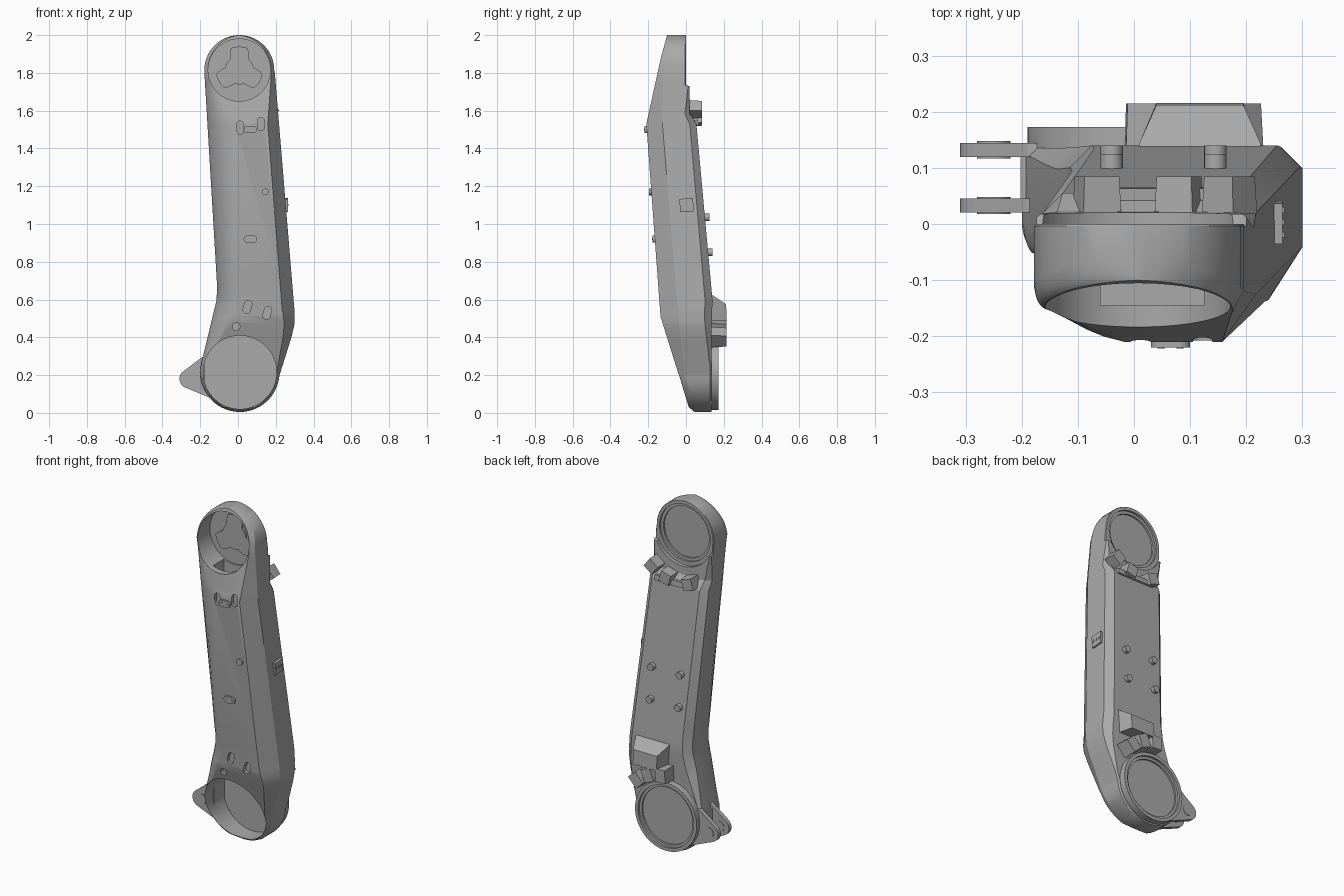
import bpy, bmesh, math
from mathutils import Matrix, Vector

cube = bpy.data.objects.get("Cube")
if cube:
    bpy.data.objects.remove(cube)

grey = bpy.data.materials.new("plain grey")
grey.use_nodes = True
COLOUR = (0.4, 0.4, 0.4, 1)
grey.diffuse_color = COLOUR
grey.node_tree.nodes["Principled BSDF"].inputs["Base Color"].default_value = COLOUR

TOP, TOP_R = (0.007, 1.815), 0.185
LOW, LOW_R = (0.01, 0.215), 0.21


def finish(name, bm):
    bmesh.ops.recalc_face_normals(bm, faces=bm.faces)
    me = bpy.data.meshes.new(name)
    bm.to_mesh(me)
    bm.free()
    ob = bpy.data.objects.new(name, me)
    bpy.context.collection.objects.link(ob)
    me.materials.append(grey)
    return ob


def smooth(ob, angle=30):
    bpy.ops.object.select_all(action='DESELECT')
    ob.select_set(True)
    bpy.context.view_layer.objects.active = ob
    bpy.ops.object.shade_smooth_by_angle(angle=math.radians(angle))


def disc(name, c, r, y0, y1, n=64):
    """Cylinder along y."""
    bm = bmesh.new()
    m = Matrix.Translation((c[0], (y0 + y1) / 2, c[1])) @ Matrix.Rotation(math.pi / 2, 4, 'X')
    bmesh.ops.create_cone(bm, cap_ends=True, segments=n, radius1=r, radius2=r, depth=abs(y1 - y0), matrix=m)
    ob = finish(name, bm)
    smooth(ob)
    return ob


def prism(name, outline, y0, y1):
    """Outline in x, z extruded along y."""
    bm = bmesh.new()
    f = bm.faces.new([bm.verts.new((x, y0, z)) for x, z in outline])
    new = bmesh.ops.extrude_face_region(bm, geom=[f])["geom"]
    bmesh.ops.translate(bm, vec=(0, y1 - y0, 0), verts=[v for v in new if isinstance(v, bmesh.types.BMVert)])
    return finish(name, bm)


def box(name, loc, size, tilt=0, lean=0, taper=1):
    """Box tilted about y, leaning about its own x, narrower at its back."""
    bm = bmesh.new()
    bmesh.ops.create_cube(bm, size=1)
    m = Matrix.Translation(loc) @ Matrix.Rotation(tilt, 4, 'Y') @ Matrix.Rotation(lean, 4, 'X')
    for v in bm.verts:
        k = taper if v.co.y > 0 else 1
        v.co = m @ Vector((v.co.x * size[0] * k, v.co.y * size[1], v.co.z * size[2] * k))
    return finish(name, bm)


def pill(cx, cz, length, r, angle):
    """Rounded slot outline."""
    pts = []
    for i in range(16):
        a = 2 * math.pi * (i + 0.5) / 16
        u = r * math.cos(a) + math.copysign(length / 2 - r, math.cos(a))
        w = r * math.sin(a)
        pts.append((cx + u * math.cos(angle) - w * math.sin(angle), cz + u * math.sin(angle) + w * math.cos(angle)))
    return pts


def combine(ob, others, mode='DIFFERENCE'):
    for other in others:
        mod = ob.modifiers.new("cut", 'BOOLEAN')
        mod.operation, mod.object, mod.solver = mode, other, 'EXACT'
        bpy.context.view_layer.update()
        me = bpy.data.meshes.new_from_object(ob.evaluated_get(bpy.context.evaluated_depsgraph_get()))
        ob.modifiers.clear()
        ob.data = me
        bpy.data.objects.remove(other)


def lerp(keys, z):
    if z <= keys[0][0]:
        return keys[0][1]
    for (a, u), (b, v) in zip(keys, keys[1:]):
        if z <= b:
            return u + (v - u) * (z - a) / (b - a)
    return keys[-1][1]


# Arm outline and corner sizes against height
LEFT = [(0.28, -0.19), (0.53, -0.13), (0.59, -0.115), (0.66, -0.11), (1.8, -0.178)]
RIGHT = [(0.2, 0.22), (0.4, 0.283), (0.47, 0.299), (0.53, 0.3), (1.8, 0.195)]
FRONT = [(0.005, 0.045), (0.03, 0.015), (0.51, -0.135), (1.53, -0.21), (1.88, -0.133), (2.0, -0.1)]
BACK = [(0.4, 0.135), (0.6, 0.14), (1.53, 0.055), (1.58, 0.022), (1.73, 0.018), (1.735, 0.0)]
FRONT_LEFT = [(0.25, 0.018), (0.52, 0.11), (0.7, 0.1), (1.53, 0.145), (1.8, 0.018)]
FRONT_RIGHT = [(0.2, 0.018), (0.55, 0.065), (1.53, 0.06), (1.8, 0.018)]
FRONT_DEPTH = [(0.2, 0.03), (0.52, 0.095), (1.53, 0.085), (1.8, 0.03)]
BACK_CUT = [(0.25, 0.008), (0.5, 0.04), (1.53, 0.035), (1.75, 0.004)]


def section(z):
    xl, xr = lerp(LEFT, z), lerp(RIGHT, z)
    if z > 1.8:
        h = math.sqrt(max(TOP_R ** 2 - (z - TOP[1]) ** 2, 1e-4))
        xl, xr = TOP[0] - h, TOP[0] + h
    if z < 0.28:
        h = math.sqrt(max(LOW_R ** 2 - (z - LOW[1]) ** 2, 1e-4))
        xl = LOW[0] - h
        xr = LOW[0] + h if z < 0.2 else xr
    yf, yb = lerp(FRONT, z), lerp(BACK, z)
    lim = 0.4 * (xr - xl)
    cl, cr = min(lerp(FRONT_LEFT, z), lim), min(lerp(FRONT_RIGHT, z), lim)
    d, b = lerp(FRONT_DEPTH, z), min(lerp(BACK_CUT, z), lim)
    pts = [(xr - b, yb), (xl + b, yb), (xl, yb - b)]
    # softly rounded front left corner
    p0, p2 = Vector((xl, yf + d * 1.3)), Vector((xl + cl, yf))
    p1 = (p0 + p2) * 0.2 + Vector((xl, yf)) * 0.6
    for i in range(7):
        t = i / 6
        pts.append(tuple(p0 * (1 - t) ** 2 + p1 * 2 * t * (1 - t) + p2 * t * t))
    return pts + [(xr - cr, yf), (xr, yf + d), (xr, yb - b)]


arcs = [i * math.pi / 28 for i in range(15)]
levels = [LOW[1] - LOW_R * math.cos(a) for a in arcs] + [TOP[1] + TOP_R * math.sin(a) for a in arcs]
for keys in (LEFT, RIGHT, FRONT, BACK, FRONT_LEFT, FRONT_RIGHT):
    levels += [k[0] for k in keys]
levels += [0.33, 0.37, 0.43, 0.48, 1.58, 1.65, 1.7, 1.76]
levels = sorted({round(z, 3) for z in levels if 0.005 <= z <= 2})

# Main arm lofted through its sections
bm = bmesh.new()
rings = [[bm.verts.new((x, y, z)) for x, y in section(z)] for z in levels]
for lo, hi in zip(rings, rings[1:]):
    for i in range(len(lo)):
        j = (i + 1) % len(lo)
        bm.faces.new((lo[i], lo[j], hi[j], hi[i]))
bm.faces.new(rings[0])
bm.faces.new(rings[-1])
arm = finish("arm_body", bm)
combine(arm, [disc("collar", LOW, 0.2, 0.09, 0.173)], 'UNION')

# Joint sockets, back recesses, inner window and front slots
cuts = [
    disc("cut", TOP, 0.165, -0.4, -0.035), disc("cut", LOW, 0.194, -0.4, 0.128),
    disc("cut", TOP, 0.188, 0.0, 0.2), disc("cut", TOP, 0.165, -0.012, 0.1),
    disc("cut", TOP, 0.148, -0.022, 0.1), disc("cut", LOW, 0.18, 0.16, 0.3),
    disc("cut", LOW, 0.165, 0.15, 0.3),
    box("cut", (0.035, -0.095, 1.62), (0.19, 0.1, 0.16)),
    prism("cut", pill(0.012, 1.51, 0.07, 0.018, 1.6), -0.4, -0.19),
    prism("cut", pill(0.122, 1.53, 0.07, 0.018, 1.6), -0.4, -0.19),
    prism("cut", pill(0.05, 0.56, 0.07, 0.02, 1.3), -0.4, -0.118),
    prism("cut", pill(0.155, 0.53, 0.07, 0.02, 1.3), -0.4, -0.112),
    disc("cut", (-0.01, 0.457), 0.02, -0.4, -0.095, 24),
]
combine(arm, cuts)
smooth(arm, 25)

# Three-lobed plate in the upper socket
lobes = []
for i in range(72):
    a = 2 * math.pi * i / 72
    k = max(-1, min(1, 2.0 * math.cos(3 * (a - math.pi / 2))))
    r = 0.1 + 0.024 * k
    lobes.append((TOP[0] + r * math.cos(a), TOP[1] + r * math.sin(a)))
prism("socket_plate", lobes, -0.045, -0.03)

# Twin side lugs with pin bosses
lug = [(-0.1, 0.06)] + [(-0.26 + 0.05 * math.cos(a), 0.18 + 0.05 * math.sin(a))
                        for a in [math.radians(250 - i * 14) for i in range(10)]] + [(-0.19, 0.295), (-0.1, 0.3)]
for tag, y, out in (("front", 0.033, -1), ("back", 0.132, 1)):
    plate = prism(tag + "_lug", lug, y - 0.0125, y + 0.0125)
    combine(plate, [disc("cut", LOW, 0.2, -0.3, 0.3)])
    disc(tag + "_lug_boss", (-0.25, 0.18), 0.03, y - 0.0155, y + 0.0155, 24)
box("lug_bridge", (-0.19, 0.08, 0.22), (0.025, 0.1, 0.1))

# Back standoffs
for x in (-0.04, 0.145):
    for z, y in ((1.035, 0.125), (0.85, 0.14)):
        disc("standoff", (x, z), 0.02, y - 0.06, y, 20)

# Front raised tabs and stud, each with fixing dots
for x, z, y in ((0.065, 1.5, -0.22), (0.065, 0.92, -0.177)):
    prism("front_tab", pill(x, z, 0.07, 0.019, 0), y, y + 0.03)
    for s in (-0.017, 0.017):
        disc("tab_screw", (x + s, z), 0.006, y - 0.002, y + 0.01, 12)
disc("front_stud", (0.145, 1.17), 0.018, -0.197, -0.15, 20)

# Side connector
box("side_connector", (0.252, 0.003, 1.1), (0.026, 0.072, 0.07), lean=0.07)
for s in (-0.022, 0, 0.022):
    box("connector_pin", (0.266, 0.003 + s, 1.1), (0.004, 0.01, 0.012))

# Lower cable guide: fanned blocks under a sloping hood
for deg in (2, 22, 42):
    a = math.radians(deg)
    box("lower_clip", (LOW[0] + 0.25 * math.sin(a), 0.165, LOW[1] + 0.25 * math.cos(a)),
        (0.07, 0.1, 0.085), tilt=a, taper=0.9)
bm = bmesh.new()
hood = [(0.1, 0.645), (0.145, 0.62), (0.212, 0.575), (0.216, 0.49), (0.1, 0.49)]
sides = [[bm.verts.new((x + (0.03 * s if y > 0.2 else 0), y, z)) for y, z in hood] for s, x in ((1, 0.01), (-1, 0.225))]
for i in range(len(hood)):
    j = (i + 1) % len(hood)
    bm.faces.new((sides[0][i], sides[0][j], sides[1][j], sides[1][i]))
for s in sides:
    bm.faces.new(s)
finish("cable_hood", bm)

# Upper cable guide blocks
for deg in (-16, 16, 38):
    a = math.radians(deg)
    box("upper_clip", (TOP[0] + 0.265 * math.sin(a), 0.052, TOP[1] - 0.265 * math.cos(a)),
        (0.07, 0.066, 0.07), tilt=-a, taper=0.92)
box("upper_clip_rail", (0.04, 0.04, 1.535), (0.24, 0.05, 0.03), lean=0.1)
